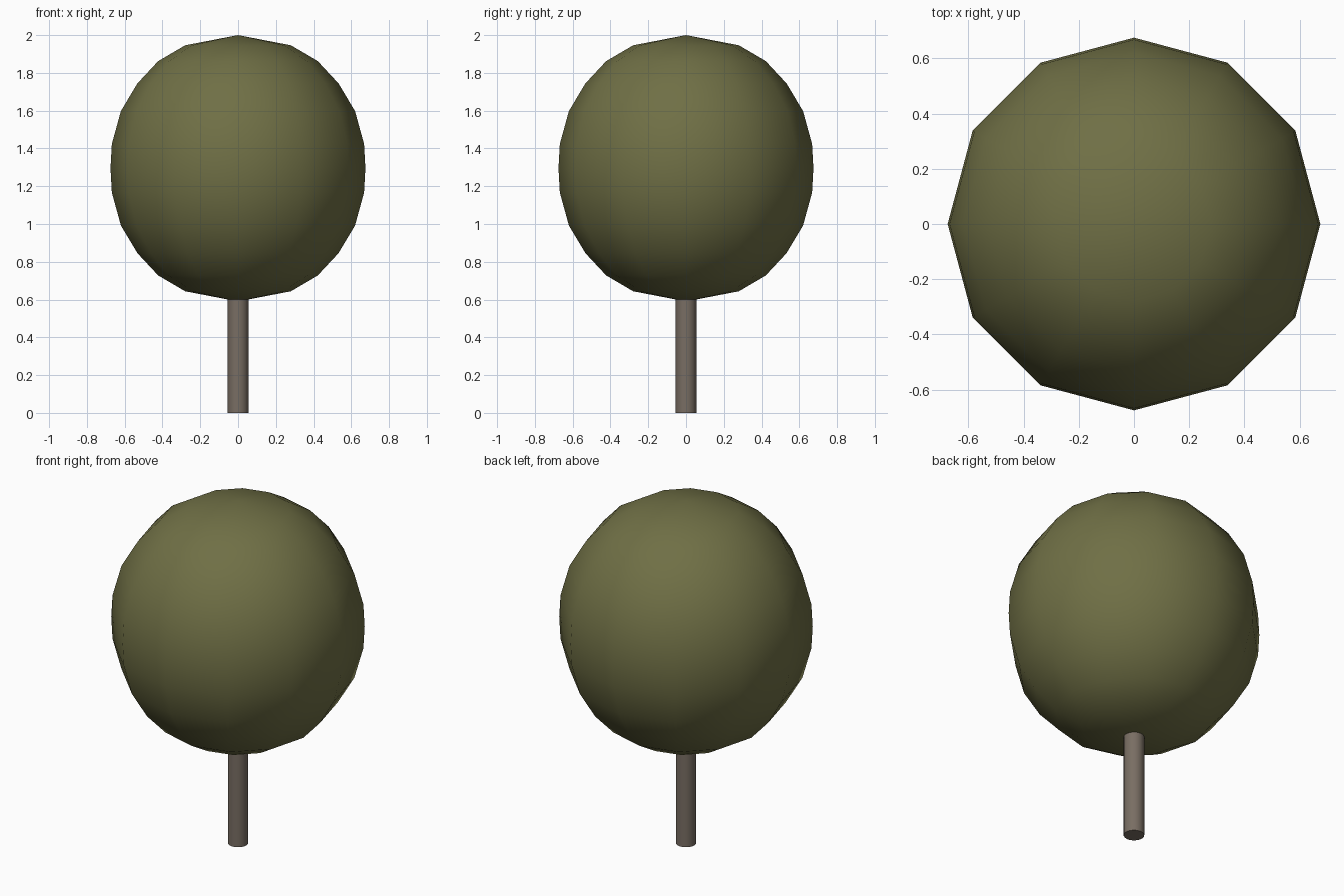
import bpy
import math

if "Cube" in bpy.data.objects:
    bpy.data.objects.remove(bpy.data.objects["Cube"])


def material(name, color):
    m = bpy.data.materials.new(name)
    m.diffuse_color = (*color, 1)
    m.use_nodes = True
    m.node_tree.nodes["Principled BSDF"].inputs["Base Color"].default_value = m.diffuse_color
    return m


def lathe(name, rings, sides, mat, bottom=None, top=None):
    """Revolve (radius, z) rings; close ends with a pole point or a flat cap."""
    verts, faces = [], []
    for r, z in rings:
        for i in range(sides):
            a = 2 * math.pi * i / sides
            verts.append((r * math.cos(a), r * math.sin(a), z))
    for k in range(len(rings) - 1):
        for i in range(sides):
            j = (i + 1) % sides
            b, t = k * sides, (k + 1) * sides
            faces.append((b + i, b + j, t + j, t + i))
    last = (len(rings) - 1) * sides
    if bottom is None:
        faces.append(tuple(reversed(range(sides))))
        faces.append(tuple(range(last, last + sides)))
    else:
        p = len(verts)
        verts += [(0, 0, bottom), (0, 0, top)]
        for i in range(sides):
            j = (i + 1) % sides
            faces.append((p, j, i))
            faces.append((p + 1, last + i, last + j))
    mesh = bpy.data.meshes.new(name)
    mesh.from_pydata(verts, [], faces)
    mesh.materials.append(mat)
    ob = bpy.data.objects.new(name, mesh)
    bpy.context.collection.objects.link(ob)
    bpy.ops.object.select_all(action='DESELECT')
    ob.select_set(True)
    bpy.context.view_layer.objects.active = ob
    bpy.ops.object.shade_smooth_by_angle(angle=math.radians(50))
    return ob


# Trunk: slim straight cylinder reaching just into the crown
lathe("trunk", [(0.055, 0), (0.055, 0.62)], 16,
      material("bark", (0.19, 0.155, 0.125)))

# Crown: twelve-sided, slightly tall ball, mirrored about its middle
MID = 1.295
upper = [(0.668, 0.128), (0.62, 0.303), (0.532, 0.45), (0.423, 0.567), (0.28, 0.651)]
rings = [(r, MID - h) for r, h in reversed(upper)]
rings += [(0.675, MID)]
rings += [(r, MID + h) for r, h in upper]
lathe("crown", rings, 12, material("foliage", (0.16, 0.16, 0.06)),
      bottom=MID - 0.705, top=MID + 0.705)
